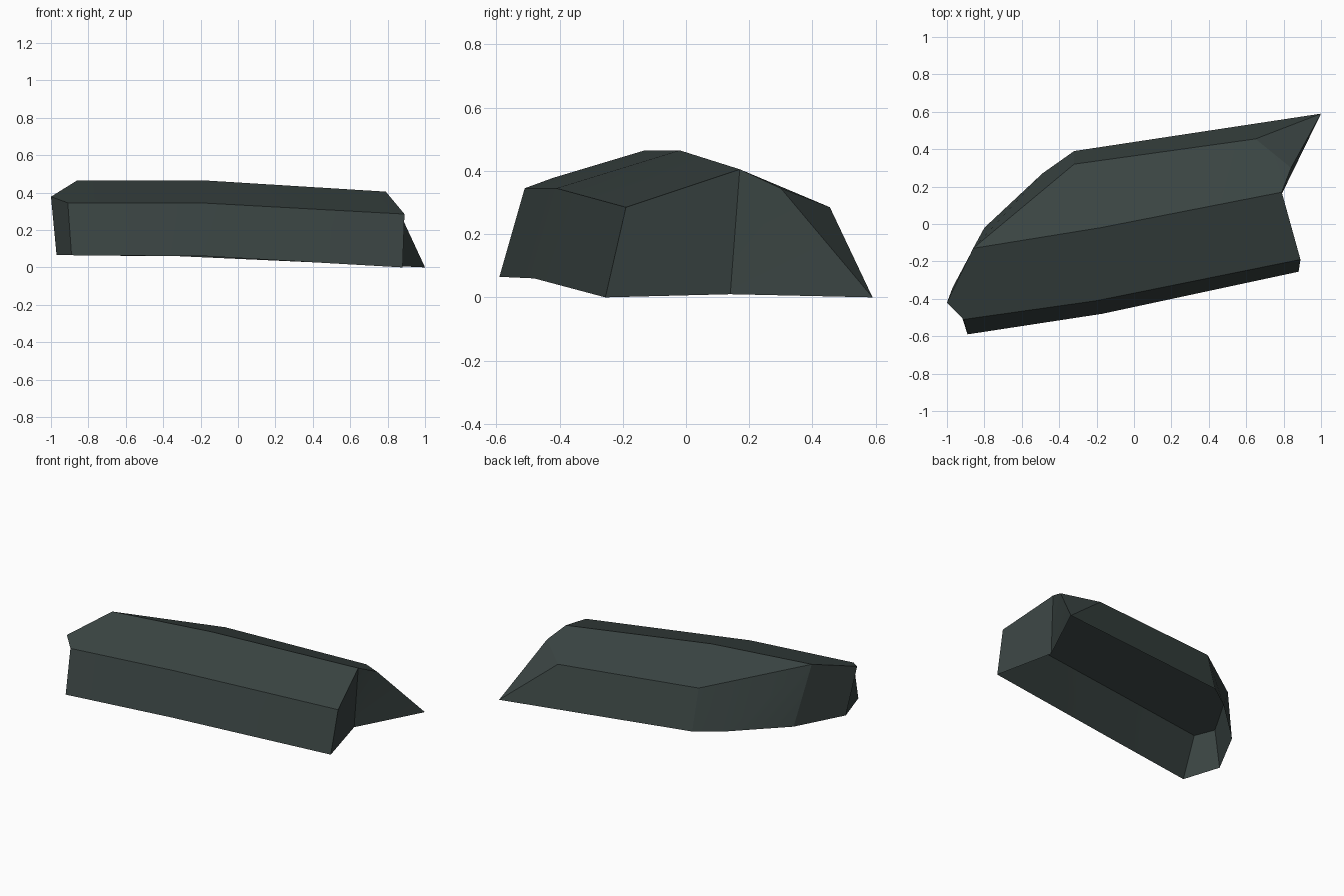
import bpy, bmesh, math

if "Cube" in bpy.data.objects:
    bpy.data.objects.remove(bpy.data.objects["Cube"])

# Corner points of the open-bottomed shell, named by position
P = {
    # front wall: bottom and top rails (left, middle, right)
    "fb0": (-.89, -.59, .065), "fb1": (-.17, -.48, .06), "fb2": (.88, -.255, 0),
    "ft0": (-.91, -.51, .345), "ft1": (-.20, -.41, .345), "ft2": (.89, -.19, .285),
    # roof ridge
    "r0": (-.86, -.13, .465), "r1": (-.18, -.02, .465), "r2": (.79, .17, .405),
    # left nose
    "tip": (-1, -.42, .378), "nose": (-.97, -.34, .065), "cheek": (-.80, -.02, .065),
    # back wall
    "corner": (-.49, .27, .06), "bb1": (-.32, .39, .06), "bb2": (1, .59, 0),
    "bt1": (-.32, .32, .33), "bt2": (.65, .455, .285),
    # notched right end
    "notch": (.78, .14, .01), "fin": (.84, .30, .345),
}

FACES = [
    # front wall
    "fb0 fb1 ft1 ft0", "fb1 fb2 ft2 ft1",
    # front roof
    "ft0 ft1 r1 r0", "ft1 ft2 r2 r1", "ft0 r0 tip",
    # back roof
    "r0 r1 bt1", "r1 r2 bt2 bt1", "r2 fin bt2",
    # left end
    "nose fb0 ft0 tip", "cheek nose tip r0",
    # rounded back left corner
    "corner cheek r0", "corner r0 bt1", "bb1 corner bt1",
    # back wall and its pointed end
    "bb2 bb1 bt1 bt2", "bb2 bt2 fin",
    # right end
    "fb2 notch r2 ft2", "notch fin r2", "notch bb2 fin",
]

bm = bmesh.new()
verts = {name: bm.verts.new(co) for name, co in P.items()}
for names in FACES:
    bm.faces.new([verts[n] for n in names.split()])
mesh = bpy.data.meshes.new("rock_shell")
bm.to_mesh(mesh)
bm.free()

shell = bpy.data.objects.new("rock_shell", mesh)
bpy.context.collection.objects.link(shell)

# one dark slate colour
slate = bpy.data.materials.new("dark slate")
slate.diffuse_color = (.042, .058, .055, 1)
slate.use_nodes = True
slate.node_tree.nodes["Principled BSDF"].inputs["Base Color"].default_value = slate.diffuse_color
mesh.materials.append(slate)

# soft shading over shallow folds, crisp edges elsewhere
bpy.context.view_layer.objects.active = shell
shell.select_set(True)
bpy.ops.object.shade_smooth_by_angle(angle=math.radians(20))
